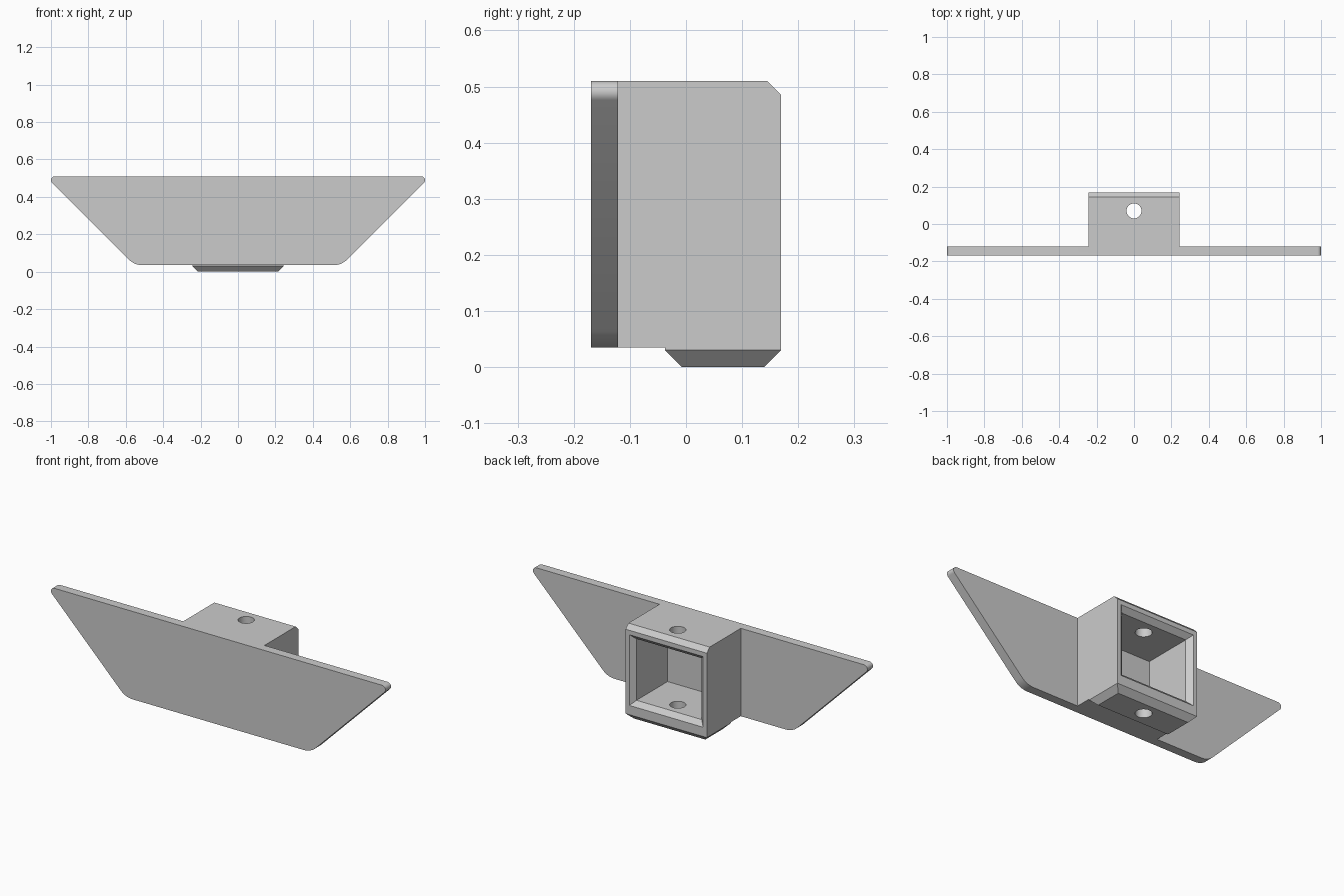
import bpy
import bmesh
from math import cos, sin, radians, pi
from mathutils import Vector

cube = bpy.data.objects.get("Cube")
if cube:
    bpy.data.objects.remove(cube, do_unlink=True)

grey = bpy.data.materials.new("plain grey")
grey.use_nodes = True
grey.diffuse_color = (0.6, 0.6, 0.6, 1)
grey.node_tree.nodes["Principled BSDF"].inputs["Base Color"].default_value = (0.6, 0.6, 0.6, 1)


def loft(name, rings):
    """Solid skinned through rings of equal point count, capped at both ends."""
    bm = bmesh.new()
    loops = [[bm.verts.new(p) for p in ring] for ring in rings]
    n = len(loops[0])
    for a, b in zip(loops, loops[1:]):
        for i in range(n):
            j = (i + 1) % n
            bm.faces.new((a[i], a[j], b[j], b[i]))
    bm.faces.new(loops[0])
    bm.faces.new(loops[-1])
    bmesh.ops.recalc_face_normals(bm, faces=bm.faces)
    mesh = bpy.data.meshes.new(name)
    bm.to_mesh(mesh)
    bm.free()
    mesh.materials.append(grey)
    obj = bpy.data.objects.new(name, mesh)
    bpy.context.collection.objects.link(obj)
    return obj


def arc(cx, cz, r, start, end, steps=8):
    angles = [radians(start + (end - start) * i / steps) for i in range(steps + 1)]
    return [(cx + r * cos(a), cz + r * sin(a)) for a in angles]


def rect_xy(hx, y0, y1, z):
    return [(-hx, y0, z), (hx, y0, z), (hx, y1, z), (-hx, y1, z)]


def rect_xz(hx, z0, z1, y):
    return [(-hx, y, z0), (hx, y, z0), (hx, y, z1), (-hx, y, z1)]


FRONT, PLATE_BACK, BACK = -0.169, -0.121, 0.169
BOTTOM, TOP, HALF = 0.035, 0.51, 0.243

# Tapered front plate with rounded corners
right_half = arc(0.512, BOTTOM + 0.1, 0.1, -90, -45) + arc(0.98, TOP - 0.02, 0.02, -45, 90)
outline = right_half + [(-x, z) for x, z in reversed(right_half)]
plate = loft("front_plate_with_socket", [[(x, y, z) for x, z in outline] for y in (FRONT, PLATE_BACK)])

# Socket block with a bevelled top rear edge
side = [(-0.145, BOTTOM), (BACK, BOTTOM), (BACK, TOP - 0.024), (BACK - 0.024, TOP), (-0.145, TOP)]
block = loft("socket_block", [[(x, y, z) for y, z in side] for x in (-HALF, HALF)])

# Bevelled foot under the block
foot = loft("foot_pad", [
    rect_xy(HALF - 0.03, -0.007, BACK - 0.03, 0),
    rect_xy(HALF, -0.037, BACK, 0.03),
    rect_xy(HALF, -0.037, BACK, 0.06)])

# Rear cavity with a flared mouth
cavity = loft("cavity_cutter", [
    rect_xz(0.195, 0.105, 0.437, PLATE_BACK),
    rect_xz(0.195, 0.105, 0.437, BACK - 0.025),
    rect_xz(0.22, 0.08, 0.462, BACK),
    rect_xz(0.22, 0.08, 0.462, BACK + 0.1)])

# Vertical pin hole
hole = loft("pin_hole_cutter", [
    [(0.04 * cos(i * pi / 16), 0.07 + 0.04 * sin(i * pi / 16), z) for i in range(32)]
    for z in (-0.1, 0.6)])

# Combine into one solid
for part, operation in ((block, 'UNION'), (foot, 'UNION'), (cavity, 'DIFFERENCE'), (hole, 'DIFFERENCE')):
    bpy.context.view_layer.objects.active = plate
    mod = plate.modifiers.new(part.name, 'BOOLEAN')
    mod.object = part
    mod.operation = operation
    mod.solver = 'EXACT'
    bpy.ops.object.modifier_apply(modifier=mod.name)
    bpy.data.objects.remove(part, do_unlink=True)

# Smooth the rounded corners and hole, keep hard edges
for o in bpy.context.selected_objects:
    o.select_set(False)
plate.select_set(True)
bpy.context.view_layer.objects.active = plate
bpy.ops.object.shade_smooth_by_angle(angle=radians(25))
